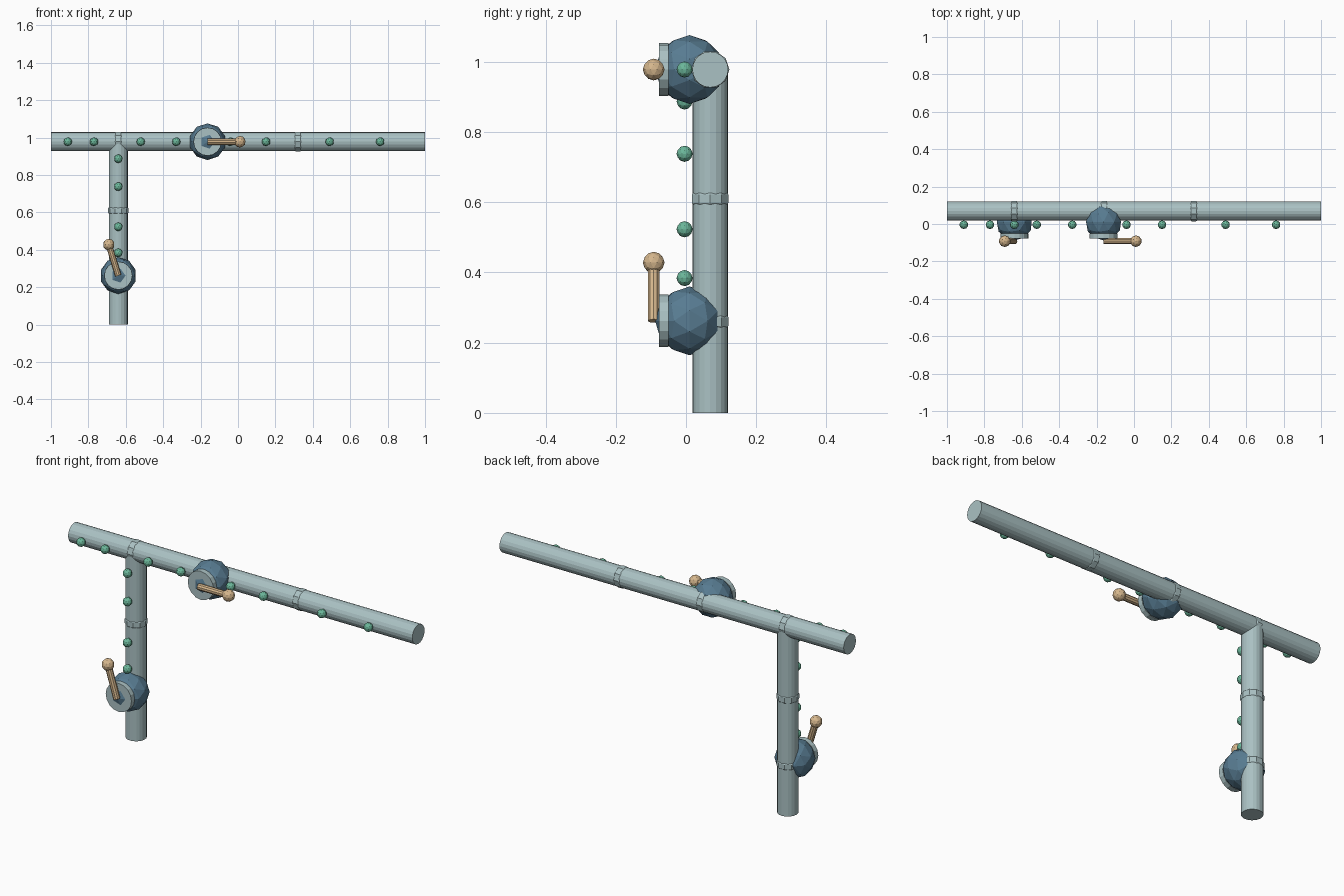
import bpy, bmesh, math
from mathutils import Vector, Matrix

if "Cube" in bpy.data.objects:
    bpy.data.objects.remove(bpy.data.objects["Cube"])

PY = 0.069          # depth of the pipe axis
PX, PZ = -0.64, 0.978  # vertical pipe x, horizontal pipe height
R = 0.051           # pipe radius


def mat(name, rgb):
    m = bpy.data.materials.new(name)
    lin = [((c / 255 + 0.055) / 1.055) ** 2.4 for c in rgb]
    m.diffuse_color = (*lin, 1)
    m.use_nodes = True
    m.node_tree.nodes["Principled BSDF"].inputs["Base Color"].default_value = m.diffuse_color
    return m


STEEL = mat("pale steel", (170, 193, 195))
BLUE = mat("slate blue", (88, 124, 146))
GREEN = mat("mint green", (108, 184, 155))
TAN = mat("tan", (215, 184, 142))


def finish(name, bm, material):
    bmesh.ops.recalc_face_normals(bm, faces=bm.faces)
    me = bpy.data.meshes.new(name)
    bm.to_mesh(me)
    bm.free()
    me.materials.append(material)
    ob = bpy.data.objects.new(name, me)
    bpy.context.collection.objects.link(ob)
    return ob


def rod(name, a, b, r, sides, material):
    a, b = Vector(a), Vector(b)
    d = b - a
    m = Matrix.Translation((a + b) / 2) @ d.to_track_quat('Z', 'Y').to_matrix().to_4x4()
    bm = bmesh.new()
    bmesh.ops.create_cone(bm, cap_ends=True, segments=sides, radius1=r, radius2=r,
                          depth=d.length, matrix=m)
    return finish(name, bm, material)


def ball(name, c, r, sub, material, rot=Matrix()):
    bm = bmesh.new()
    bmesh.ops.create_icosphere(bm, subdivisions=sub, radius=r,
                               matrix=Matrix.Translation(c) @ rot)
    return finish(name, bm, material)


def collar(name, c, axis):
    # ten-sided weld bead, barely proud of the pipe
    m = Matrix.Translation(c) @ Vector(axis).to_track_quat('Z', 'Y').to_matrix().to_4x4()
    bm = bmesh.new()
    rings = []
    for h, r in ((-0.024, 0.046), (-0.012, 0.0545), (0.012, 0.0545), (0.024, 0.046)):
        rings.append([bm.verts.new(m @ Vector((r * math.cos(i * math.tau / 10),
                                               r * math.sin(i * math.tau / 10), h)))
                      for i in range(10)])
    for lo, hi in zip(rings, rings[1:]):
        for i in range(10):
            j = (i + 1) % 10
            bm.faces.new((lo[i], lo[j], hi[j], hi[i]))
    bm.faces.new(rings[0])
    bm.faces.new(rings[-1])
    return finish(name, bm, STEEL)


# Pipes
rod("horizontal_pipe", (-1, PY, PZ), (1, PY, PZ), R, 20, STEEL)
rod("vertical_pipe", (PX, PY, 0), (PX, PY, PZ), R, 20, STEEL)

# Weld beads
for x in (-0.64, -0.16, 0.32):
    collar("horizontal_collar", (x, PY, PZ), (1, 0, 0))
for z in (0.26, 0.61):
    collar("vertical_collar", (PX, PY, z), (0, 0, 1))


# Valves: faceted body, front disc, lever and knob
def valve(name, x, z, tip_x, tip_z):
    ball(name + "_body", (x, 0.01, z), 0.098, 2, BLUE, Matrix.Rotation(math.pi / 2, 4, 'X'))
    rod(name + "_disc", (x, -0.05, z), (x, -0.077, z), 0.075, 16, STEEL)
    rod(name + "_lever", (x, -0.092, z), (tip_x, -0.092, tip_z), 0.017, 10, TAN)
    ball(name + "_knob", (tip_x, -0.092, tip_z), 0.031, 2, TAN)


valve("upper_valve", -0.163, PZ, 0.01, PZ)
valve("lower_valve", PX, 0.262, -0.691, 0.428)

# Row of small studs along the front
for x in (-0.91, -0.77, -0.52, -0.33, -0.04, 0.15, 0.49, 0.76):
    ball("horizontal_stud", (x, -0.004, PZ), 0.023, 2, GREEN)
for z in (0.887, 0.738, 0.523, 0.384):
    ball("vertical_stud", (PX, -0.004, z), 0.023, 2, GREEN)
